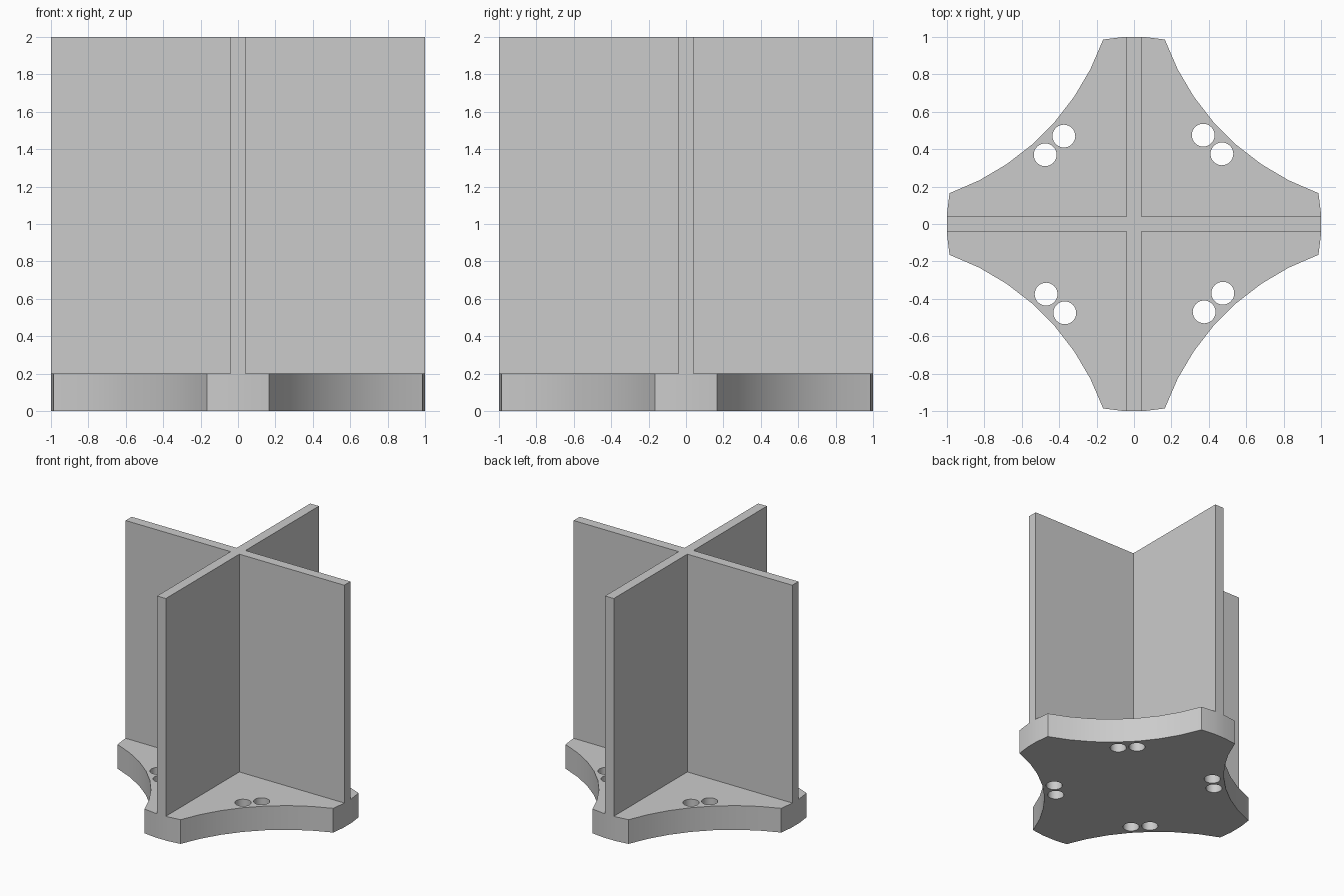
import bpy, bmesh
from math import radians, sin, cos, pi, asin, atan2, hypot

cube = bpy.data.objects.get("Cube")
if cube:
    bpy.data.objects.remove(cube, do_unlink=True)

grey = bpy.data.materials.new("plain grey")
grey.use_nodes = True
colour = (0.6, 0.6, 0.6, 1)
grey.diffuse_color = colour
grey.node_tree.nodes["Principled BSDF"].inputs["Base Color"].default_value = colour


def quarter_turns(points):
    """Repeat a run of outline points around the four sides."""
    out = []
    for _ in range(4):
        out += points
        points = [(-y, x) for x, y in points]
    return out


def prism(name, outlines, z0, z1):
    """Extrude one or more closed outlines into solid prisms."""
    bm = bmesh.new()
    for outline in outlines:
        low = [bm.verts.new((x, y, z0)) for x, y in outline]
        high = [bm.verts.new((x, y, z1)) for x, y in outline]
        bm.faces.new(low[::-1])
        bm.faces.new(high)
        for i in range(len(low)):
            j = (i + 1) % len(low)
            bm.faces.new((low[i], low[j], high[j], high[i]))
    mesh = bpy.data.meshes.new(name)
    bm.to_mesh(mesh)
    bm.free()
    mesh.materials.append(grey)
    obj = bpy.data.objects.new(name, mesh)
    bpy.context.collection.objects.link(obj)
    return obj


# Base plate: four rounded tips joined by concave arcs
TIP = 0.165
tip_angle = asin(TIP)
tip = [(cos(a), sin(a)) for a in (-tip_angle, -tip_angle / 3, tip_angle / 3)]
tip = [(1.0 if abs(y) < 0.1 else x, y) for x, y in tip]
CENTRE, SEGMENTS = 1.44, 7
dx, dy = cos(tip_angle) - CENTRE, TIP - CENTRE
radius = hypot(dx, dy)
start = atan2(-dx, -dy)
arc = []
for i in range(SEGMENTS):
    a = start + (pi / 2 - 2 * start) * i / SEGMENTS
    arc.append((CENTRE - radius * sin(a), CENTRE - radius * cos(a)))
base = prism("base_plate", [quarter_turns(tip + arc)], 0, 0.2)

# Pairs of bolt holes through the plate
holes = []
for cx, cy in quarter_turns([(0.47, 0.375), (0.37, 0.475)]):
    holes.append([(cx + 0.061 * cos(k * pi / 16), cy + 0.061 * sin(k * pi / 16))
                  for k in range(32)])
cutter = prism("hole_cutter", holes, -0.1, 0.3)
cutter.hide_render = True
cut = base.modifiers.new("holes", "BOOLEAN")
cut.operation = "DIFFERENCE"
cut.solver = "EXACT"
cut.object = cutter
bpy.context.view_layer.objects.active = base
bpy.ops.object.modifier_apply(modifier=cut.name)
bpy.data.objects.remove(cutter, do_unlink=True)

# Upright crossed fins
T = 0.04
prism("crossed_fins", [quarter_turns([(1, -T), (1, T), (T, T)])], 0.2, 2)

# Smooth the curved walls, keep the corners sharp
bpy.ops.object.select_all(action="DESELECT")
base.select_set(True)
bpy.ops.object.shade_smooth_by_angle(angle=radians(30))
